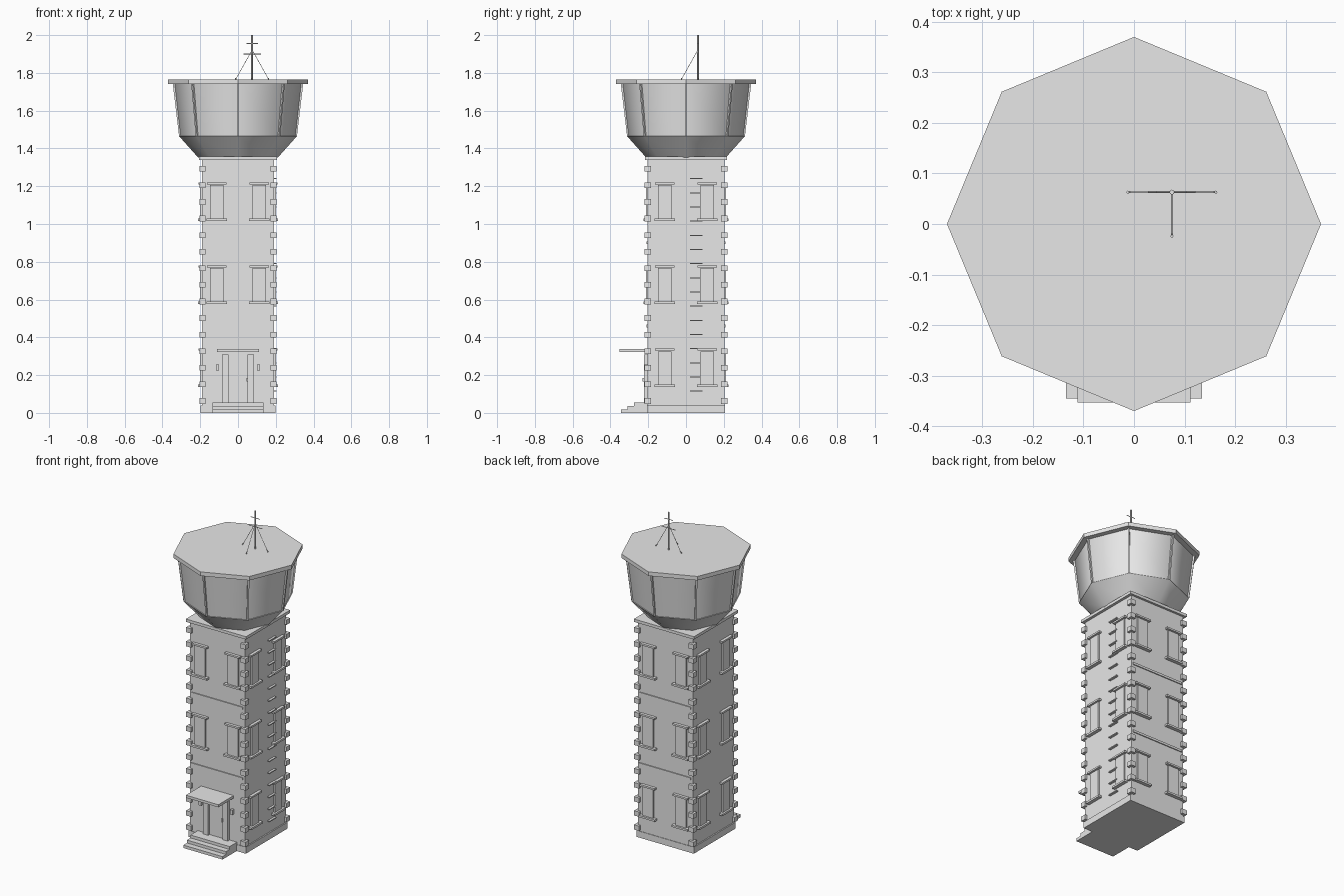
import bpy, bmesh, math
from mathutils import Vector, Matrix

cube = bpy.data.objects.get("Cube")
if cube:
    bpy.data.objects.remove(cube)

GREY = (0.8, 0.8, 0.8, 1)
mat = bpy.data.materials.new("light_grey")
mat.use_nodes = True
mat.diffuse_color = GREY
mat.node_tree.nodes["Principled BSDF"].inputs["Base Color"].default_value = GREY

HX, HY = 0.19, 0.203      # half size of the tower walls


def make(name, build, smooth=False):
    """Run a bmesh building function and link the result."""
    bm = bmesh.new()
    build(bm)
    bmesh.ops.recalc_face_normals(bm, faces=bm.faces)
    for f in bm.faces:
        f.smooth = smooth
    mesh = bpy.data.meshes.new(name)
    bm.to_mesh(mesh)
    bm.free()
    mesh.materials.append(mat)
    ob = bpy.data.objects.new(name, mesh)
    bpy.context.collection.objects.link(ob)
    return ob


def box(bm, lo, hi, frame=Matrix()):
    lo, hi = Vector(lo), Vector(hi)
    m = frame @ Matrix.Translation((lo + hi) / 2) @ Matrix.Diagonal((*(hi - lo), 1))
    bmesh.ops.create_cube(bm, size=1, matrix=m)


def rod(bm, a, b, r, sides=8):
    a, b = Vector(a), Vector(b)
    d = b - a
    m = Matrix.Translation((a + b) / 2) @ d.to_track_quat("Z", "Y").to_matrix().to_4x4()
    bmesh.ops.create_cone(bm, segments=sides, radius1=r, radius2=r, depth=d.length,
                          cap_ends=True, matrix=m)


def octagon(z, r0, z1, r1, caps):
    """Eight-sided ring with corners on the axes."""
    def build(bm):
        bmesh.ops.create_cone(bm, segments=8, radius1=r0, radius2=r1, depth=z1 - z,
                              cap_ends=caps, matrix=Matrix.Translation((0, 0, (z + z1) / 2)))
    return build


def block(name, lo, hi):
    return make(name, lambda bm: box(bm, lo, hi))


# Tower body
block("tower_walls", (-HX, -HY, 0.02), (HX, HY, 1.35))
block("plinth", (-0.198, -0.206, 0), (0.198, 0.206, 0.04))
block("tower_cap", (-0.207, -0.217, 1.34), (0.207, 0.217, 1.358))


# Corner stones
def corner_stones(bm):
    for sx in (-1, 1):
        for sy in (-1, 1):
            for i in range(15):
                c = Vector((sx * (HX - 0.002), sy * (HY - 0.001), 0.063 + 0.0878 * i))
                h = Vector((0.017, 0.017, 0.015))
                box(bm, c - h, c + h)


make("corner_stones", corner_stones)


# Bands between floors, front and back
def bands(bm):
    for z in (0.46, 0.9):
        for s in (-1, 1):
            box(bm, (-HX + 0.012, s * HY - 0.006, z - 0.007), (HX - 0.012, s * HY + 0.006, z + 0.007))


make("floor_bands", bands)


# Windows: local x runs along the wall, local -y points outward
def windows(part):
    def build(bm):
        for side, dist in enumerate((HY, HX, HY, HX)):
            frame = Matrix.Rotation(side * math.pi / 2, 4, "Z") @ Matrix.Translation((0, -dist, 0))
            for floor in range(3):
                if side == 0 and floor == 0:
                    continue        # the entrance is here
                z = 0.143 + 0.44 * floor
                for x in (-0.113, 0.113):
                    part(bm, frame, x, z)
    return build


make("window_panels", windows(lambda bm, m, x, z: box(
    bm, (x - 0.036, -0.01, z), (x + 0.036, 0.01, z + 0.183), m)))
make("window_sills", windows(lambda bm, m, x, z: box(
    bm, (x - 0.055, -0.022, z - 0.006), (x + 0.055, 0.01, z + 0.006), m)))
make("window_lintels", windows(lambda bm, m, x, z: box(
    bm, (x - 0.052, -0.018, z + 0.187), (x + 0.052, 0.01, z + 0.198), m)))


# Entrance
def steps(bm):
    for i in range(3):
        box(bm, (-0.135, -0.345 + 0.035 * i, 0), (0.135, -0.19, 0.018 * (i + 1)))


def door_posts(bm):
    for s in (-1, 1):
        box(bm, (s * 0.067 - 0.017, -0.222, 0.05), (s * 0.067 + 0.017, -0.19, 0.31))


def lamps(bm):
    for s in (-1, 1):
        box(bm, (s * 0.108 - 0.008, -0.222, 0.225), (s * 0.108 + 0.008, -0.19, 0.255))


make("entrance_steps", steps)
make("door_posts", door_posts)
make("wall_lamps", lamps)
block("door", (-0.05, -0.208, 0.05), (0.05, -0.19, 0.31))
block("door_handle", (0.046, -0.23, 0.165), (0.053, -0.2, 0.185))
block("canopy", (-0.112, -0.353, 0.322), (0.112, -0.19, 0.338))


# Ladder rungs on the wall
def rungs(bm):
    for i in range(16):
        z = 0.115 + 0.075 * i
        box(bm, (HX - 0.01, 0.02, z - 0.003), (HX + 0.014, 0.087, z + 0.003))


make("ladder_rungs", rungs)

# Water tank
make("tank_cone", octagon(1.352, 0.211, 1.465, 0.312, False), smooth=True)
make("tank_wall", octagon(1.465, 0.306, 1.745, 0.337, False), smooth=True)
make("tank_ledge", octagon(1.461, 0.308, 1.466, 0.312, True))
make("tank_roof", octagon(1.74, 0.37, 1.765, 0.37, True))


# Slanted ribs on the tank corners
def ribs(bm):
    for i in range(8):
        before = set(bm.verts)
        box(bm, (0.298, -0.005, 1.465), (0.312, 0.005, 1.742))
        new = [v for v in bm.verts if v not in before]
        for v in new:
            v.co.x += (v.co.z - 1.465) * 0.12
        bmesh.ops.rotate(bm, verts=new, matrix=Matrix.Rotation(i * math.pi / 4, 3, "Z"))


make("tank_ribs", ribs)

# Mast with cross arms and guy wires
MX, MY = 0.075, 0.063
make("mast", lambda bm: rod(bm, (MX, MY, 1.76), (MX, MY, 2.0), 0.005))


def arms(bm):
    for z, half in ((1.955, 0.03), (1.9, 0.047)):
        rod(bm, (MX - half, MY, z), (MX + half, MY, z), 0.0022, 6)


def guys(bm):
    for dx, dy in ((-0.087, 0), (0.087, 0), (0, -0.087)):
        foot = Vector((MX + dx, MY + dy, 1.766))
        rod(bm, foot, (MX, MY, 1.922), 0.0013, 6)
        rod(bm, foot, foot + Vector((0, 0, 0.006)), 0.003)


make("mast_arms", arms)
make("guy_wires", guys)
